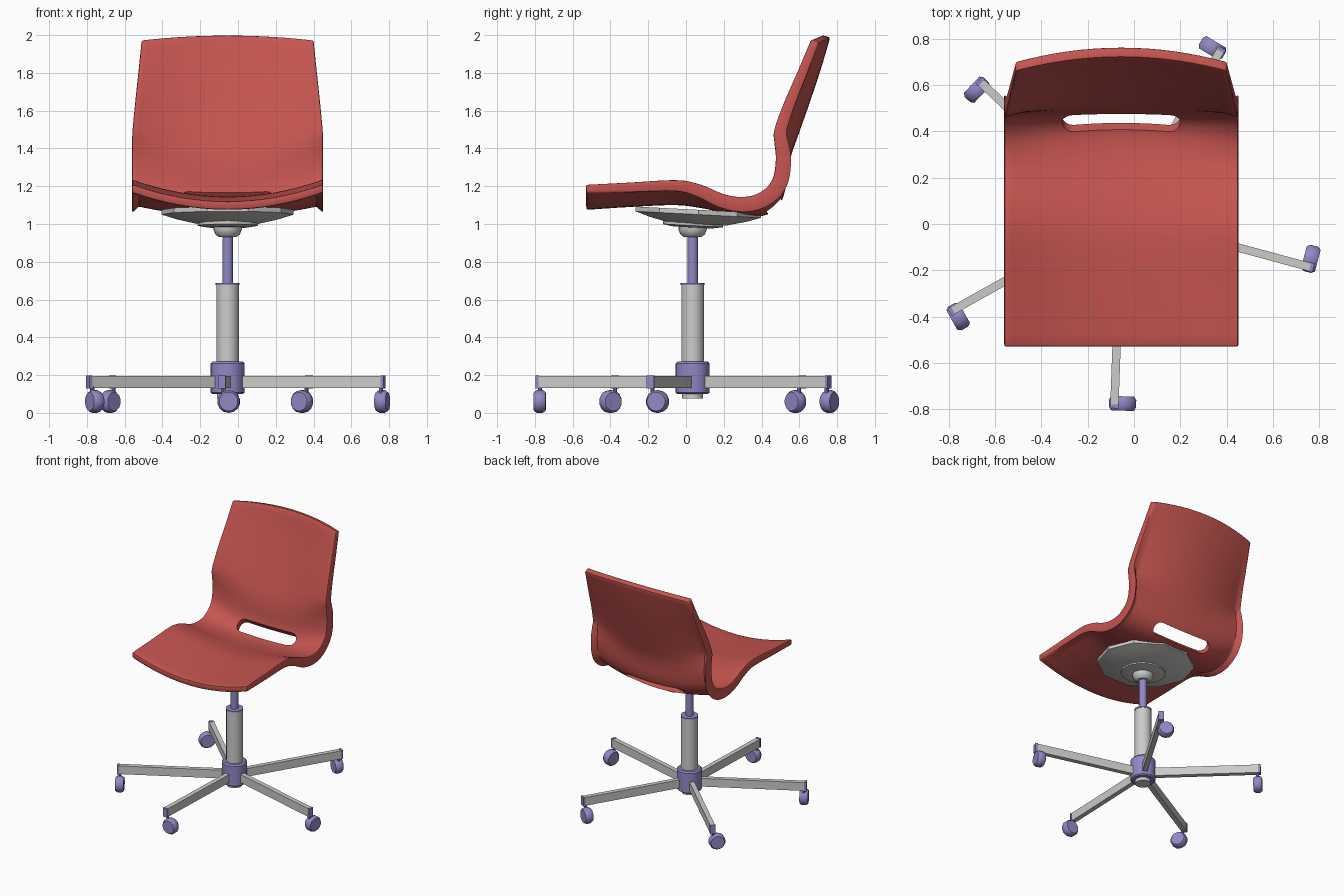
import bpy, bmesh
from math import sin, cos, pi, radians, atan2
from mathutils import Vector, Matrix

if "Cube" in bpy.data.objects:
    bpy.data.objects.remove(bpy.data.objects["Cube"], do_unlink=True)

CX, CY = -0.055, 0.035   # column axis


def material(name, rgb):
    m = bpy.data.materials.new(name)
    m.use_nodes = True
    m.diffuse_color = (*rgb, 1)
    bsdf = next(n for n in m.node_tree.nodes if n.type == 'BSDF_PRINCIPLED')
    bsdf.inputs["Base Color"].default_value = (*rgb, 1)
    return m


RED = material("red shell", (0.56, 0.09, 0.08))
GREY = material("light grey metal", (0.6, 0.6, 0.59))
LAVENDER = material("lavender plastic", (0.28, 0.25, 0.56))


def finish(name, bm, mat, matrix=None):
    bmesh.ops.recalc_face_normals(bm, faces=bm.faces)
    mesh = bpy.data.meshes.new(name)
    bm.to_mesh(mesh)
    bm.free()
    if mat:
        mesh.materials.append(mat)
    ob = bpy.data.objects.new(name, mesh)
    bpy.context.collection.objects.link(ob)
    if matrix:
        ob.matrix_world = matrix
    return ob


def activate(ob):
    bpy.ops.object.select_all(action='DESELECT')
    ob.select_set(True)
    bpy.context.view_layer.objects.active = ob


def smooth(ob, angle=35):
    activate(ob)
    bpy.ops.object.shade_smooth_by_angle(angle=radians(angle))


def lathe(name, profile, sides, mat, matrix):
    """Closed solid turned about local z from (radius, height) pairs."""
    bm = bmesh.new()
    rings = [[bm.verts.new((r * cos(2 * pi * i / sides), r * sin(2 * pi * i / sides), z))
              for i in range(sides)] for r, z in profile]
    for a, b in zip(rings, rings[1:]):
        for i in range(sides):
            j = (i + 1) % sides
            bm.faces.new((a[i], a[j], b[j], b[i]))
    bm.faces.new(rings[0])
    bm.faces.new(rings[-1])
    ob = finish(name, bm, mat, matrix)
    smooth(ob)
    return ob


def box(name, size, mat, matrix):
    bm = bmesh.new()
    bmesh.ops.create_cube(bm, size=1, matrix=Matrix.Diagonal((*size, 1)))
    return finish(name, bm, mat, matrix)


def spline(points, steps):
    """Catmull-Rom curve through points of any dimension."""
    pts = [Vector(p) for p in points]
    pts = [2 * pts[0] - pts[1]] + pts + [2 * pts[-1] - pts[-2]]
    out = []
    for a, b, c, d in zip(pts, pts[1:], pts[2:], pts[3:]):
        for k in range(steps):
            t = k / steps
            out.append(0.5 * (2 * b + (c - a) * t + (2 * a - 5 * b + 4 * c - d) * t ** 2
                              + (3 * b - a - 3 * c + d) * t ** 3))
    return out + [pts[-2]]


# Seat shell: centre (y, z), side edge (y, z) and half width, front to top
stations = [
    (-.53, 1.12, -.53, 1.21, .505), (-.3, 1.135, -.3, 1.222, .505),
    (-.06, 1.145, -.05, 1.235, .505), (.08, 1.13, .08, 1.21, .505),
    (.2, 1.105, .19, 1.163, .505), (.3, 1.088, .28, 1.145, .505),
    (.38, 1.085, .36, 1.155, .505), (.43, 1.1, .42, 1.19, .505),
    (.465, 1.14, .455, 1.235, .505), (.483, 1.2, .47, 1.29, .505),
    (.493, 1.28, .475, 1.36, .505), (.512, 1.37, .467, 1.43, .505),
    (.55, 1.48, .465, 1.5, .503), (.61, 1.65, .515, 1.64, .49),
    (.67, 1.83, .59, 1.81, .472), (.72, 2.0, .66, 1.975, .455)]
rows = spline(stations, 4)
columns = [-1, -.93] + [i / 8 for i in range(-7, 8)] + [.93, 1]
last = len(rows) - 1


def surface(i, u):
    yc, zc, ye, ze, half = rows[min(max(i, 0), last)]
    f = u * u
    return Vector((CX + half * u, yc + (ye - yc) * f, zc + (ze - zc) * f))


bm = bmesh.new()
top, under = [], []
for i in range(last + 1):
    lip = 0.045 + 0.045 * sin(pi * i / last)
    t_row, u_row = [], []
    for u in columns:
        p = surface(i, u)
        tangent = surface(i + 1, u) - surface(i - 1, u)
        down = Vector((0, tangent.z, -tangent.y)).normalized()
        t_row.append(bm.verts.new(p))
        u_row.append(bm.verts.new(p + down * (lip if abs(u) == 1 else 0.045)))
    top.append(t_row)
    under.append(u_row)
for grid in (top, under):
    for a, b in zip(grid, grid[1:]):
        for j in range(len(columns) - 1):
            bm.faces.new((a[j], a[j + 1], b[j + 1], b[j]))
for i in (0, last):
    for j in range(len(columns) - 1):
        bm.faces.new((top[i][j], top[i][j + 1], under[i][j + 1], under[i][j]))
for j in (0, -1):
    for i in range(last):
        bm.faces.new((top[i][j], top[i + 1][j], under[i + 1][j], under[i][j]))
shell = finish("seat_shell", bm, RED)

# Slot at the foot of the backrest
bm = bmesh.new()
ring = []
for side in (1, -1):
    for k in range(9):
        a = pi * k / 8 - pi / 2
        ring.append(bm.verts.new((side * (0.205 + 0.05 * cos(a)), side * 0.05 * sin(a), -0.1)))
base = bm.faces.new(ring)
extruded = bmesh.ops.extrude_face_region(bm, geom=[base])["geom"]
bmesh.ops.translate(bm, vec=(0, 0, 0.2),
                    verts=[v for v in extruded if isinstance(v, bmesh.types.BMVert)])
cutter = finish("slot_cutter", bm, None,
                Matrix.Translation((CX, 0.447, 1.12)) @ Matrix.Rotation(radians(38), 4, 'X'))
cutter.hide_render = True
cutter.display_type = 'WIRE'

bevel = shell.modifiers.new("soft_rim", 'BEVEL')
bevel.width, bevel.segments, bevel.angle_limit = 0.009, 2, radians(55)
cut = shell.modifiers.new("slot", 'BOOLEAN')
cut.operation, cut.object, cut.solver = 'DIFFERENCE', cutter, 'EXACT'
activate(shell)
for mod in ("soft_rim", "slot"):
    bpy.ops.object.modifier_apply(modifier=mod)
bpy.data.objects.remove(cutter, do_unlink=True)
smooth(shell, 40)

# Seat plate and column
axis = Matrix.Translation((CX, CY, 0))
tilt = Matrix.Translation((CX, 0.065, 1.05)) @ Matrix.Rotation(radians(-3), 4, 'X')
lathe("seat_plate", [(.16, -.05), (.27, -.025), (.35, 0), (.35, .025)], 10, GREY, tilt)
lathe("plate_disc", [(.1, -.07), (.16, -.06), (.16, -.04)], 16, GREY,
      tilt @ Matrix.Translation((0, -0.025, 0)))
lathe("column_socket", [(.045, .93), (.065, .945), (.075, .97), (.075, 1.0)], 20, GREY, axis)
lathe("gas_rod", [(.028, .67), (.028, .95)], 20, LAVENDER, axis)
lathe("column_collar", [(.063, .678), (.063, .688)], 24, LAVENDER, axis)
lathe("column_tube", [(.06, .25), (.06, .68)], 24, GREY, axis)
lathe("base_hub", [(.08, .1), (.09, .108), (.09, .262), (.08, .272)], 24, LAVENDER, axis)
lathe("column_foot", [(.056, .075), (.056, .11)], 20, GREY, axis)

# Legs with end caps and casters
leg_ends = {"right": (-.795, -.38), "front": (-.085, -.795), "left": (.775, -.19),
            "back_left": (.38, .76), "back_right": (-.67, .62)}
for name, (ex, ey) in leg_ends.items():
    dx, dy = ex - CX, ey - CY
    reach = (dx * dx + dy * dy) ** 0.5
    frame = axis @ Matrix.Rotation(atan2(dy, dx), 4, 'Z')
    box(name + "_leg", (reach - 0.01, 0.036, 0.065), GREY,
        frame @ Matrix.Translation(((reach - 0.01) / 2, 0, 0.163)))
    box(name + "_leg_cap", (0.016, 0.04, 0.07), LAVENDER,
        frame @ Matrix.Translation((reach - 0.008, 0, 0.163)))
    lathe(name + "_caster_stem", [(.011, .08), (.011, .14)], 10, LAVENDER,
          frame @ Matrix.Translation((reach - 0.022, 0.008, 0)))
    lathe(name + "_caster", [(.05, -.031), (.06, -.016), (.06, .016), (.05, .031)], 14, LAVENDER,
          frame @ Matrix.Translation((reach - 0.022, 0.035, 0.06)) @ Matrix.Rotation(pi / 2, 4, 'Y'))
